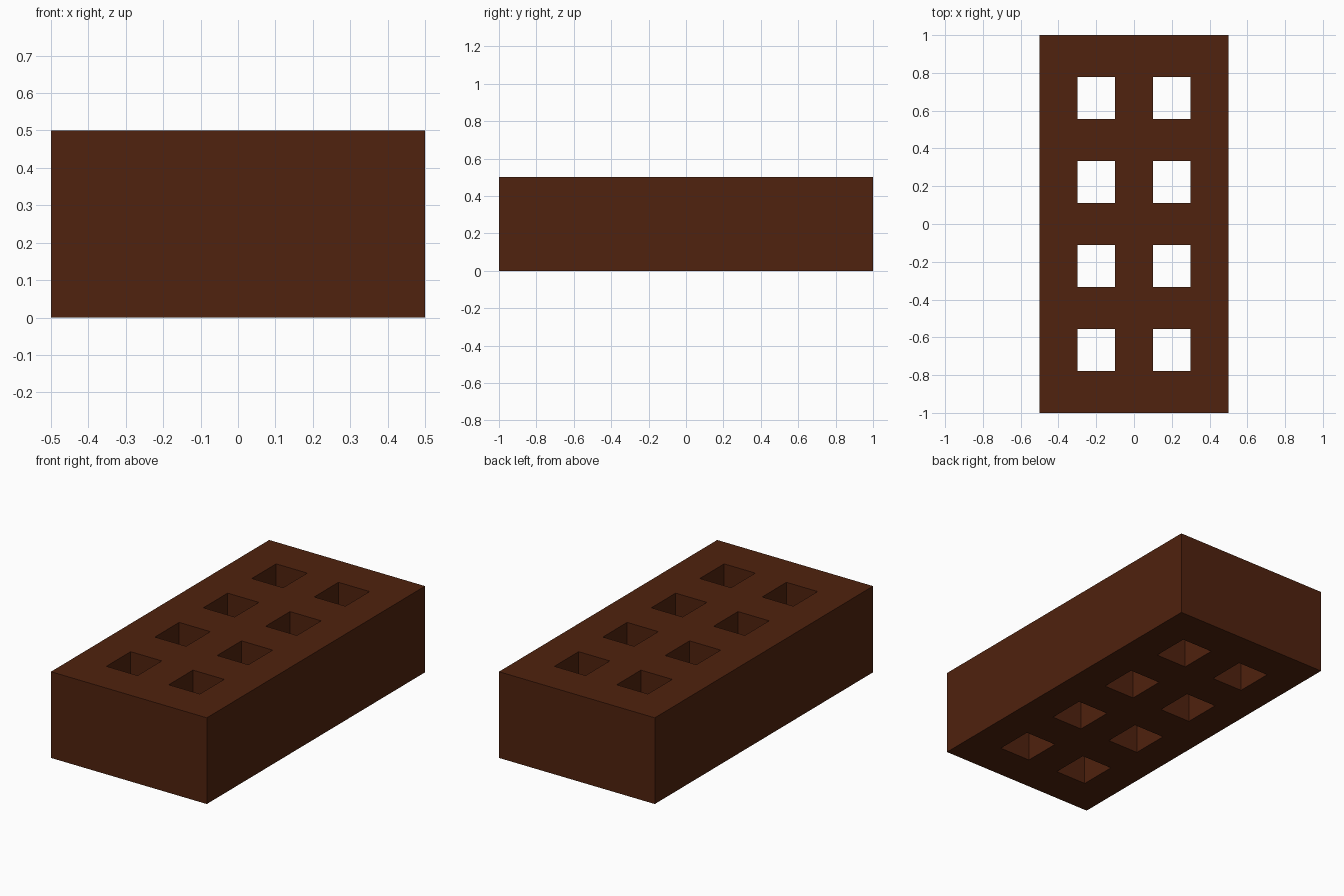
import bpy
import bmesh

cube = bpy.data.objects.get("Cube")
if cube:
    bpy.data.objects.remove(cube, do_unlink=True)

WIDTH, LENGTH, HEIGHT = 1.0, 2.0, 0.5
COLUMNS, ROWS = 5, 9   # every second cell inside the border is a hole

# Fired clay colour
clay = bpy.data.materials.new("brown_clay")
clay.use_nodes = True
color = (0.08, 0.016, 0.0044, 1.0)
clay.diffuse_color = color
clay.node_tree.nodes["Principled BSDF"].inputs["Base Color"].default_value = color

# Brick footprint as an even grid of cells
bm = bmesh.new()
bmesh.ops.create_grid(bm, x_segments=COLUMNS, y_segments=ROWS, size=0.5)
bmesh.ops.scale(bm, vec=(WIDTH, LENGTH, 1), verts=bm.verts)


def is_hole(face):
    c = face.calc_center_median()
    column = int((c.x / WIDTH + 0.5) * COLUMNS)
    row = int((c.y / LENGTH + 0.5) * ROWS)
    return column % 2 == 1 and row % 2 == 1


# Open the holes, then raise the footprint to full height
bmesh.ops.delete(bm, geom=[f for f in bm.faces if is_hole(f)], context='FACES')
raised = bmesh.ops.extrude_face_region(bm, geom=bm.faces[:], use_keep_orig=True)
top = [v for v in raised["geom"] if isinstance(v, bmesh.types.BMVert)]
bmesh.ops.translate(bm, vec=(0, 0, HEIGHT), verts=top)
bmesh.ops.recalc_face_normals(bm, faces=bm.faces)

mesh = bpy.data.meshes.new("brick")
bm.to_mesh(mesh)
bm.free()
mesh.materials.append(clay)
brick = bpy.data.objects.new("brick", mesh)
bpy.context.collection.objects.link(brick)
